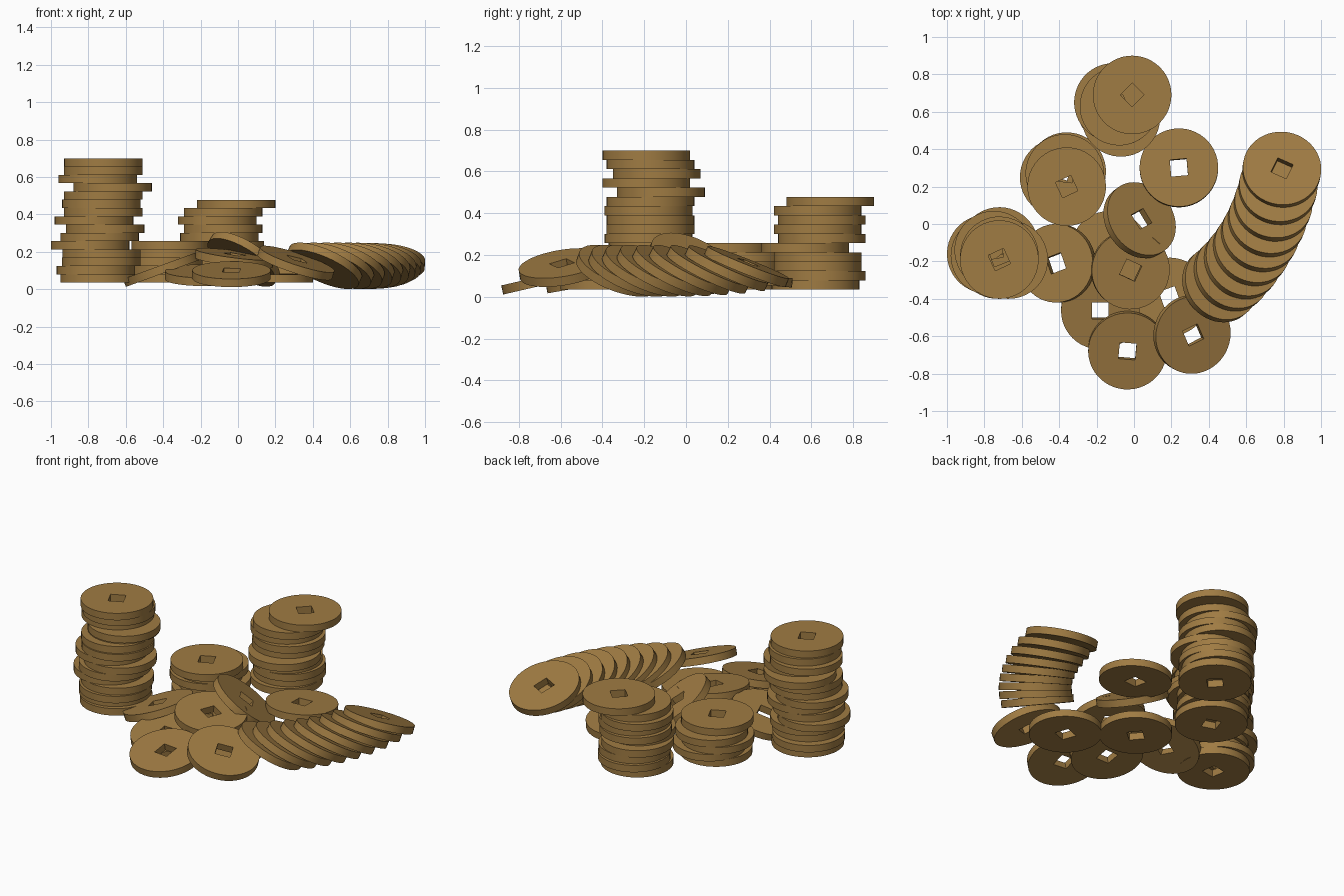
import bpy, bmesh, math, random
from mathutils import Matrix, Vector

random.seed(4)
RADIUS, THICK, HOLE, SIDES = 0.21, 0.0443, 0.045, 48

if "Cube" in bpy.data.objects:
    bpy.data.objects.remove(bpy.data.objects["Cube"], do_unlink=True)

# Single aged brass colour
brass = bpy.data.materials.new("aged_brass")
brass.use_nodes = True
color = (0.35, 0.2, 0.056, 1)
brass.diffuse_color = color
shader = next(n for n in brass.node_tree.nodes if n.type == "BSDF_PRINCIPLED")
shader.inputs["Base Color"].default_value = color


def make_coin_mesh():
    """Round disc with a square hole through the middle."""
    bm = bmesh.new()

    def ring(square, z):
        verts = []
        for i in range(SIDES):
            a = 2 * math.pi * i / SIDES
            c, s = math.cos(a), math.sin(a)
            r = HOLE / max(abs(c), abs(s)) if square else RADIUS
            verts.append(bm.verts.new((r * c, r * s, z)))
        return verts

    half = THICK / 2
    # Section loop: outer bottom, outer top, inner top, inner bottom
    rings = [ring(False, -half), ring(False, half), ring(True, half), ring(True, -half)]
    for k, low in enumerate(rings):
        high = rings[(k + 1) % len(rings)]
        for i in range(SIDES):
            j = (i + 1) % SIDES
            bm.faces.new((low[i], low[j], high[j], high[i]))
    bmesh.ops.recalc_face_normals(bm, faces=bm.faces)
    mesh = bpy.data.meshes.new("coin")
    bm.to_mesh(mesh)
    bm.free()
    mesh.materials.append(brass)
    return mesh


coin_mesh = make_coin_mesh()


def add_coin(name, center, tilt=0, lean=(1, 0), spin=0):
    """Place a coin whose upper face is tilted by some degrees towards lean."""
    coin = bpy.data.objects.new(name, coin_mesh)
    bpy.context.collection.objects.link(coin)
    axis = Vector((-lean[1], lean[0], 0)).normalized()
    coin.matrix_world = (Matrix.Translation(center)
                         @ Matrix.Rotation(math.radians(tilt), 4, axis)
                         @ Matrix.Rotation(math.radians(spin), 4, "Z"))
    return coin


def add_stack(name, top, spin, xs, ys):
    """Untidy pile, listed from the top down in hundredths."""
    for i, (x, y) in enumerate(zip(xs, ys)):
        z = top - (i + 0.5) * THICK
        add_coin(f"{name}_coin", (x / 100, y / 100, z), spin=spin)
        spin = random.uniform(0, 90)


# Three piles
add_stack("tall_stack", 0.7, 25,
          (-72, -72, -75, -67, -72, -73, -72, -77, -71, -74, -79, -73, -73, -76, -74),
          (-19, -17, -14, -19, -12, -17, -18, -17, -17, -18, -16, -17, -19, -15, -17))
add_stack("short_stack", 0.257, 25, (-36, -37, -40, -36, -38), (20, 27, 25, 28, 24))
add_stack("middle_stack", 0.478, 45,
          (-1, -8, -11, -8, -10, -7, -10, -8, -9, -9),
          (69, 63, 65, 63, 65, 57, 63, 63, 65, 62))

# Fanned row of leaning coins along a curve
start, bend, end = Vector((0.46, -0.32)), Vector((0.72, -0.1)), Vector((0.79, 0.29))
COUNT = 9
for i in range(COUNT):
    t = i / (COUNT - 1)
    p = start.lerp(bend, t).lerp(bend.lerp(end, t), t)
    along = bend.lerp(end, t) - start.lerp(bend, t)
    tilt = 30 - 8 * t ** 4
    add_coin("fanned_coin", (p.x, p.y, 0.125 + 0.02 * t ** 4), tilt, along, 65)

# Loose coins: centre, tilt, lean, spin
add_coin("back_loose_coin", (0.24, 0.3, 0.085), 5, (0, 1), 5)
add_coin("propped_coin", (0.03, 0.02, 0.16), 38, (0.8, 0.6), 30)
add_coin("right_front_coin", (0.31, -0.59, 0.14), 20, (0.9, -0.45), 25)
add_coin("front_coin", (-0.035, -0.675, 0.08), 13, (0, -1), -5)
add_coin("lower_front_coin", (-0.18, -0.46, 0.075), 10, (0, -1), 0)
add_coin("center_coin", (-0.02, -0.245, 0.165), 9, (0.8, -0.6), -25)
add_coin("left_leaning_coin", (-0.41, -0.21, 0.105), 20, (-1, 0), 20)
add_coin("flat_coin_right", (0.19, -0.39, 0.057), spin=20)
add_coin("flat_coin_center", (-0.13, -0.14, 0.057), spin=40)

# Smooth rims with crisp edges (all coins share this mesh)
sample = next(o for o in bpy.context.collection.objects if o.data == coin_mesh)
bpy.context.view_layer.objects.active = sample
bpy.ops.object.select_all(action="DESELECT")
sample.select_set(True)
bpy.ops.object.shade_smooth_by_angle(angle=math.radians(30))
